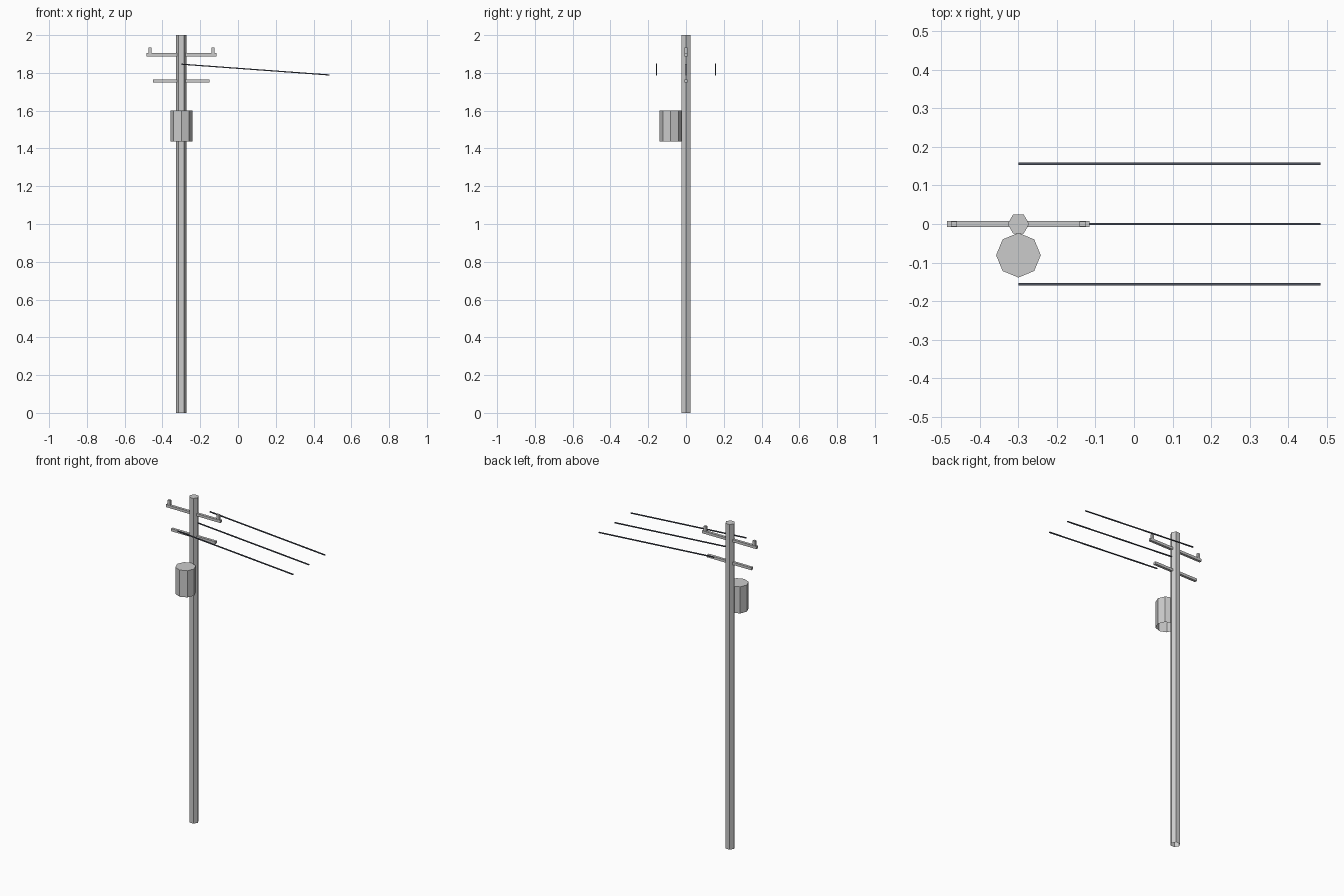
import bpy, bmesh, math
from mathutils import Vector, Matrix

if "Cube" in bpy.data.objects:
    bpy.data.objects.remove(bpy.data.objects["Cube"])

POLE_X = -0.3


def add_object(name, bm, material=None):
    mesh = bpy.data.meshes.new(name)
    bmesh.ops.recalc_face_normals(bm, faces=bm.faces)
    bm.to_mesh(mesh)
    bm.free()
    obj = bpy.data.objects.new(name, mesh)
    bpy.context.collection.objects.link(obj)
    if material:
        mesh.materials.append(material)
    return obj


def open_prism(name, sides, radius, x, y, z0, z1):
    """Upright prism with a corner on +x, capped on top and open below."""
    bm = bmesh.new()
    ring = [(x + radius * math.cos(math.tau * i / sides),
             y + radius * math.sin(math.tau * i / sides)) for i in range(sides)]
    low = [bm.verts.new((px, py, z0)) for px, py in ring]
    top = [bm.verts.new((px, py, z1)) for px, py in ring]
    for i in range(sides):
        j = (i + 1) % sides
        bm.faces.new((low[i], low[j], top[j], top[i]))
    bm.faces.new(top)
    obj = add_object(name, bm)
    # keep the open shell facing outwards
    if obj.data.polygons[-1].normal.z < 0:
        obj.data.flip_normals()
    return obj


def box(name, center, size, rot_y=0.0, material=None):
    bm = bmesh.new()
    m = (Matrix.Translation(Vector(center)) @ Matrix.Rotation(rot_y, 4, 'Y')
         @ Matrix.Diagonal((*size, 1.0)))
    bmesh.ops.create_cube(bm, size=1.0, matrix=m)
    return add_object(name, bm, material)


wire_mat = bpy.data.materials.new("dark_wire")
wire_mat.diffuse_color = (0.08, 0.09, 0.12, 1)
wire_mat.use_nodes = True
wire_mat.node_tree.nodes["Principled BSDF"].inputs["Base Color"].default_value = wire_mat.diffuse_color

# Hexagonal pole and octagonal transformer can
open_prism("pole", 6, 0.028, POLE_X, 0, 0, 2.0)
open_prism("transformer", 8, 0.058, POLE_X, -0.081, 1.436, 1.6)

# Crossarms
box("upper_crossarm", (POLE_X, 0, 1.896), (0.37, 0.016, 0.016))
box("lower_crossarm", (POLE_X, 0, 1.757), (0.30, 0.016, 0.016))

# Insulators on the upper arm
for side, sx in (("left", -1), ("right", 1)):
    box(f"insulator_{side}", (POLE_X + sx * 0.167, 0, 1.918), (0.016, 0.014, 0.032))

# Three straight wires dropping gently towards +x
start, end = Vector((POLE_X, 0, 1.846)), Vector((0.484, 0, 1.789))
span = end - start
mid = (start + end) / 2
for label, y in (("front", -0.156), ("middle", 0.0), ("back", 0.156)):
    box(f"wire_{label}", (mid.x, y, mid.z), (span.length, 0.006, 0.006),
        math.atan2(-span.z, span.x), wire_mat)
